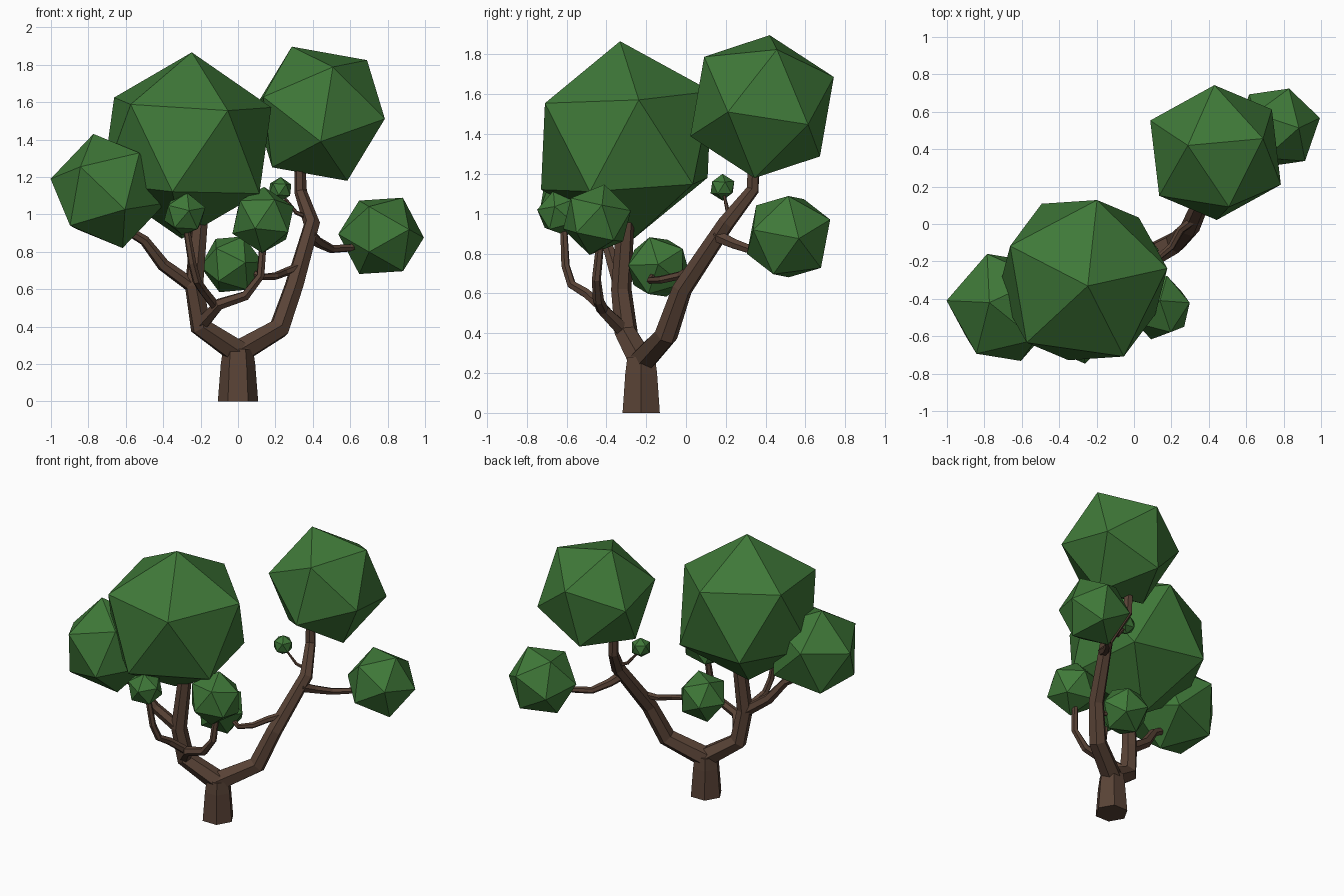
import bpy, bmesh, math
from mathutils import Vector, Matrix

if "Cube" in bpy.data.objects:
    bpy.data.objects.remove(bpy.data.objects["Cube"])


def material(name, rgb):
    m = bpy.data.materials.new(name)
    m.diffuse_color = (*rgb, 1)
    m.use_nodes = True
    m.node_tree.nodes["Principled BSDF"].inputs["Base Color"].default_value = m.diffuse_color
    return m


BARK = material("bark", (0.10, 0.056, 0.037))
LEAF = material("leaf", (0.05, 0.19, 0.04))


def finish(bm, name, mat):
    bmesh.ops.recalc_face_normals(bm, faces=bm.faces)
    me = bpy.data.meshes.new(name)
    bm.to_mesh(me)
    bm.free()
    me.materials.append(mat)
    bpy.context.collection.objects.link(bpy.data.objects.new(name, me))


def tube(name, pts, sides=6):
    """Faceted tube through (x, y, z, radius) points."""
    bm = bmesh.new()
    P = [Vector(p[:3]) for p in pts]
    rings, u = [], Vector((1, 0, 0))
    for i, p in enumerate(P):
        t = Vector()
        if i > 0:
            t += (p - P[i - 1]).normalized()
        if i < len(P) - 1:
            t += (P[i + 1] - p).normalized()
        t.normalize()
        if i == 0 and abs(t.dot(u)) > 0.85:
            u = Vector((0, 0, 1))
        u = (u - t * u.dot(t)).normalized()
        v = t.cross(u)
        rings.append([bm.verts.new(p + pts[i][3] * (
            u * math.cos(2 * math.pi * k / sides) + v * math.sin(2 * math.pi * k / sides)))
            for k in range(sides)])
    for a, b in zip(rings, rings[1:]):
        for k in range(sides):
            j = (k + 1) % sides
            bm.faces.new((a[k], a[j], b[j], b[k]))
    bm.faces.new(rings[0])
    bm.faces.new(rings[-1])
    finish(bm, name, BARK)


def foliage(name, centre, r, a, b):
    """Icosahedron with one corner along offset a and a neighbouring corner towards b."""
    z = Vector(a).normalized()
    x = Vector(b)
    x = (x - z * x.dot(z)).normalized()
    rot = Matrix((x, z.cross(x), z)).transposed().to_4x4()
    bm = bmesh.new()
    bmesh.ops.create_icosphere(bm, subdivisions=1, radius=r,
                               matrix=Matrix.Translation(centre) @ rot)
    finish(bm, name, LEAF)


# trunk and the two main limbs
tube("trunk", [(0, -.225, 0, .108), (0, -.225, .2, .092), (0, -.225, .28, .08)])
tube("left_limb", [(.02, -.22, .25, .07), (-.20, -.30, .40, .06), (-.235, -.325, .62, .052),
                   (-.205, -.305, .95, .045), (-.22, -.30, 1.2, .04)])
tube("right_limb", [(-.02, -.23, .25, .07), (.22, -.10, .39, .06), (.30, -.02, .62, .052),
                    (.395, .20, .95, .044), (.335, .335, 1.12, .034), (.33, .34, 1.28, .03)])

# smaller branches
tube("left_branch", [(-.22, -.32, .60, .04), (-.40, -.36, .73, .035),
                     (-.50, -.40, .86, .028), (-.63, -.43, .94, .025)])
tube("front_branch", [(-.19, -.32, .42, .04), (-.10, -.42, .52, .032), (.04, -.44, .565, .028),
                      (.12, -.45, .67, .023), (.135, -.43, .86, .02)])
tube("front_left_branch", [(-.12, -.40, .51, .028), (-.19, -.50, .60, .026), (-.22, -.575, .645, .024),
                           (-.245, -.605, .74, .022), (-.28, -.615, .95, .018)])
tube("inner_branch", [(.33, .03, .72, .025), (.25, -.03, .69, .022), (.20, -.12, .67, .02),
                      (.13, -.18, .665, .018), (.03, -.15, .71, .016)])
tube("right_branch", [(.385, .15, .89, .035), (.43, .24, .85, .028), (.50, .34, .815, .023),
                      (.60, .41, .82, .02), (.68, .46, .86, .018)])
tube("twig", [(.385, .23, .98, .014), (.31, .21, 1.01, .011), (.24, .19, 1.10, .007)])

# foliage clumps
foliage("foliage_large", (-.274, -.300, 1.368), .50, (.027, -.031, .499), (.221, -.411, .188))
foliage("foliage_upper_right", (.436, .382, 1.538), .39, (-.148, .038, .358), (.254, .075, .287))
foliage("foliage_left", (-.695, -.446, 1.125), .316, (-.078, .026, .305), (-.305, .036, .06))
foliage("foliage_front", (.134, -.447, .97), .181, (.005, .037, .175), (.163, .027, .08))
foliage("foliage_front_left", (-.285, -.632, 1.002), .119, (.023, -.114, .018), (.013, -.03, .116))
foliage("foliage_inner", (-.035, -.14, .733), .168, (.165, 0, .012), (.07, -.043, .15))
foliage("foliage_right", (.765, .515, .885), .235, (.065, .212, .087), (.117, -.005, .205))
foliage("foliage_tiny", (.225, .183, 1.133), .067, (.05, 0, 1), (.5, -.8, .4))
